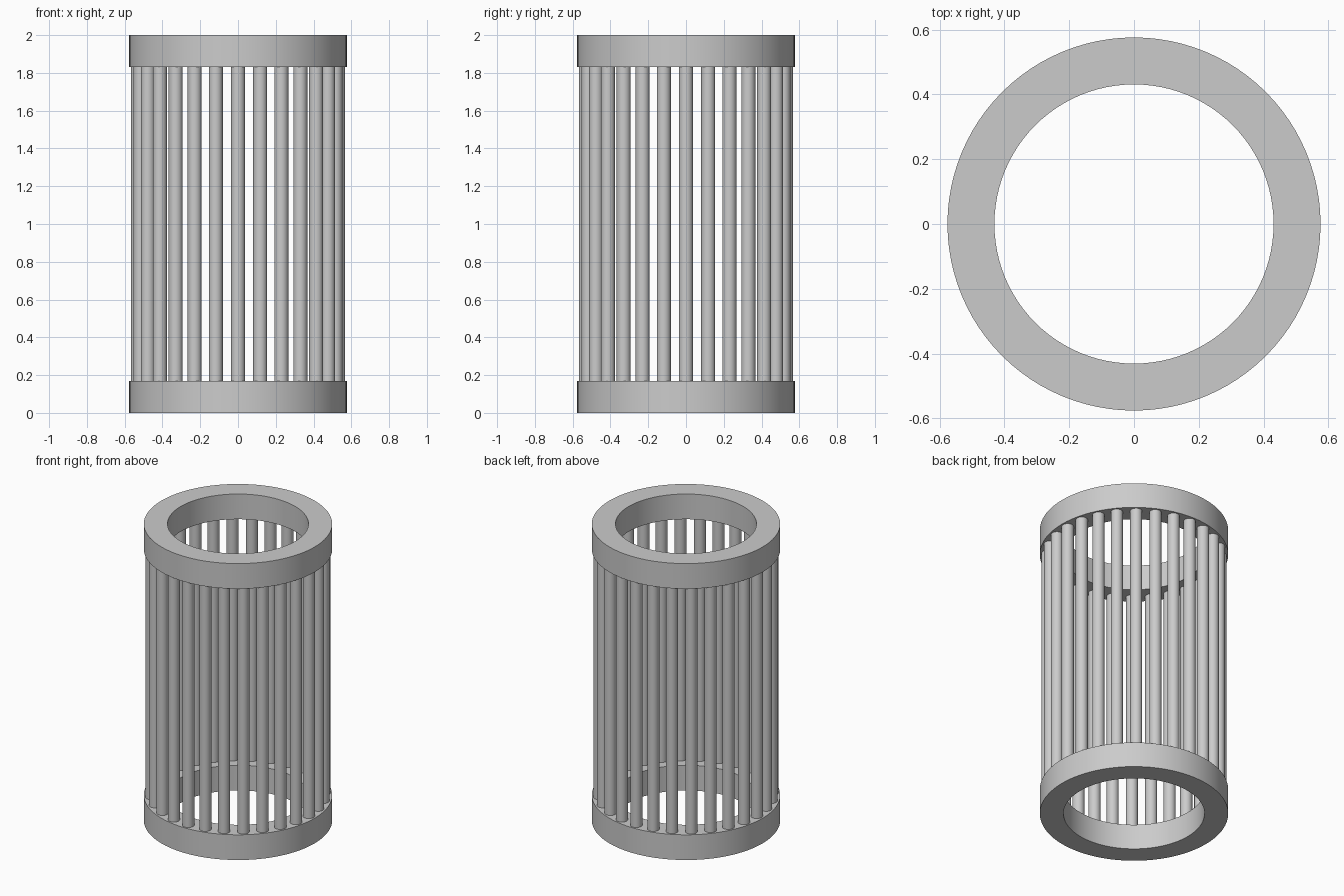
import bpy
import math

cube = bpy.data.objects.get("Cube")
if cube:
    bpy.data.objects.remove(cube, do_unlink=True)

HEIGHT = 2.0
RING_HEIGHT = 0.17
RING_OUTER, RING_INNER = 0.576, 0.431
BAR_COUNT, BAR_CIRCLE, BAR_RADIUS = 28, 0.529, 0.037

grey = bpy.data.materials.new("plain grey")
grey.use_nodes = True
colour = (0.6, 0.6, 0.6, 1)
grey.diffuse_color = colour
grey.node_tree.nodes["Principled BSDF"].inputs["Base Color"].default_value = colour


def finish(obj, name):
    obj.name = name
    obj.data.materials.append(grey)
    bpy.ops.object.select_all(action="DESELECT")
    obj.select_set(True)
    bpy.context.view_layer.objects.active = obj
    bpy.ops.object.shade_smooth_by_angle(angle=math.radians(35))


def ring(name, z0, z1, sides=96):
    # Sweep a rectangular section around the z axis
    section = [(RING_INNER, z0), (RING_OUTER, z0), (RING_OUTER, z1), (RING_INNER, z1)]
    n = len(section)
    verts, faces = [], []
    for i in range(sides):
        a = math.tau * i / sides
        verts += [(r * math.cos(a), r * math.sin(a), z) for r, z in section]
        j = (i + 1) % sides
        for k in range(n):
            m = (k + 1) % n
            faces.append((i * n + k, j * n + k, j * n + m, i * n + m))
    mesh = bpy.data.meshes.new(name)
    mesh.from_pydata(verts, [], faces)
    obj = bpy.data.objects.new(name, mesh)
    bpy.context.collection.objects.link(obj)
    finish(obj, name)


# End rings
ring("bottom_ring", 0, RING_HEIGHT)
ring("top_ring", HEIGHT - RING_HEIGHT, HEIGHT)

# Upright bars, set slightly into both rings
for i in range(BAR_COUNT):
    a = math.tau * i / BAR_COUNT
    bpy.ops.mesh.primitive_cylinder_add(
        vertices=32, radius=BAR_RADIUS, depth=HEIGHT - 2 * RING_HEIGHT + 0.02,
        location=(BAR_CIRCLE * math.cos(a), BAR_CIRCLE * math.sin(a), HEIGHT / 2))
    finish(bpy.context.object, f"upright_bar_{i + 1}")
